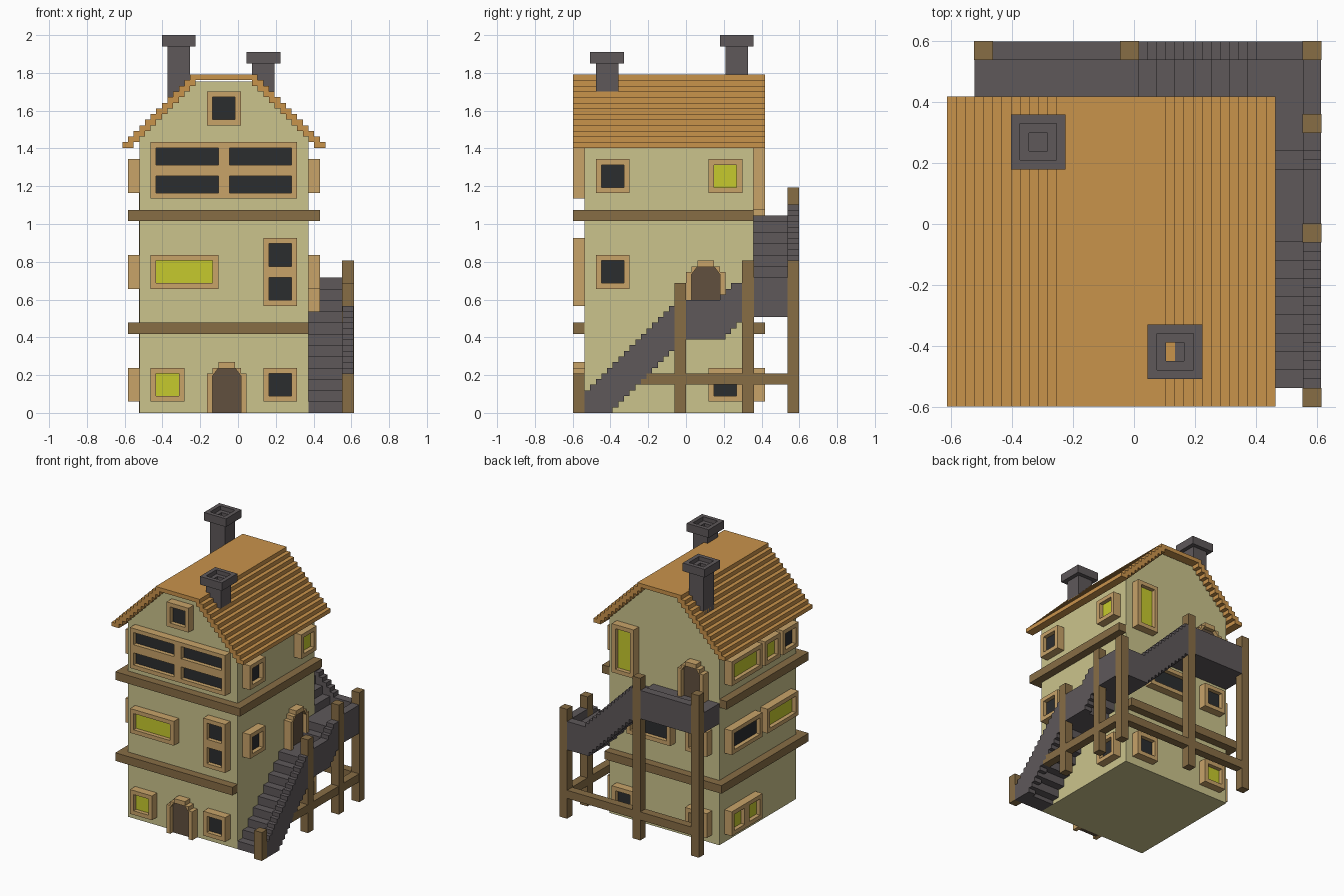
import bpy, bmesh

if "Cube" in bpy.data.objects:
    bpy.data.objects.remove(bpy.data.objects["Cube"])

V = 2 / 67                      # one grid unit of the design


def material(name, rgb):
    lin = [((c / 255 + 0.055) / 1.055) ** 2.4 for c in rgb]
    m = bpy.data.materials.new(name)
    m.diffuse_color = (*lin, 1)
    m.use_nodes = True
    m.node_tree.nodes["Principled BSDF"].inputs["Base Color"].default_value = m.diffuse_color
    return m


WALL = material("plaster", (203, 196, 140))
ROOF = material("roof_tile", (201, 147, 75))
TIMBER = material("dark_timber", (135, 109, 69))
TRIM = material("light_timber", (200, 163, 105))
STONE = material("grey_stone", (94, 88, 90))
DARK = material("dark_glass", (43, 45, 47))
LIT = material("lit_glass", (198, 202, 45))
DOOR = material("door_wood", (97, 80, 62))

# How profile coordinates (u, v) and depth d become x, y, z
ALONG_X = lambda u, v, d: (d, u, v)
ALONG_Y = lambda u, v, d: (u, d, v)
ALONG_Z = lambda u, v, d: (u, v, d)

parts = {}


def prism(name, mat, polys, place, d0, d1):
    """Extrude edge-sharing 2D polygons from d0 to d1 and add them to a part."""
    bm = parts.setdefault(name, (bmesh.new(), mat))[0]
    cache = {}

    def vert(p, d):
        if (p, d) not in cache:
            x, y, z = place(p[0], p[1], d)
            cache[p, d] = bm.verts.new(((x - 20.5) * V, (y - 20) * V, z * V))
        return cache[p, d]

    edges = {(a, b) for poly in polys for a, b in zip(poly, poly[1:] + poly[:1])}
    for poly in polys:
        bm.faces.new([vert(p, d0) for p in poly])
        bm.faces.new([vert(p, d1) for p in reversed(poly)])
    for a, b in edges:
        if (b, a) not in edges:
            bm.faces.new([vert(a, d0), vert(a, d1), vert(b, d1), vert(b, d0)])


def grid(u0, u1, v0, v1, holes=()):
    """Rectangle cut into cells, leaving out the rectangular holes."""
    us = sorted({u0, u1, *[h[0] for h in holes], *[h[1] for h in holes]})
    vs = sorted({v0, v1, *[h[2] for h in holes], *[h[3] for h in holes]})
    return [[(a, c), (b, c), (b, d), (a, d)]
            for a, b in zip(us, us[1:]) for c, d in zip(vs, vs[1:])
            if not any(h[0] <= a < h[1] and h[2] <= c < h[3] for h in holes)]


def box(name, mat, x0, x1, y0, y1, z0, z1):
    prism(name, mat, grid(x0, x1, y0, y1), ALONG_Z, z0, z1)


def steps(u0, u1, top, bottom):
    """Stepped profile from top and bottom heights per unit column."""
    pts = []
    for u in range(u0, u1):
        pts += [(u, bottom(u)), (u + 1, bottom(u))]
    for u in reversed(range(u0, u1)):
        pts += [(u + 1, top(u)), (u, top(u))]
    pts = [p for k, p in enumerate(pts) if p != pts[k - 1]]
    n = len(pts)
    return [[p for k, p in enumerate(pts)        # drop points on straight runs
             if not (pts[k - 1][0] == p[0] == pts[(k + 1) % n][0]
                     or pts[k - 1][1] == p[1] == pts[(k + 1) % n][1])]]


# House body and stepped roof
prism("house_body", WALL, [[(3, 0), (33, 0), (33, 49.5), (24, 58.8), (12, 58.8), (3, 49.5)]],
      ALONG_Y, 2, 32)
prism("roof", ROOF, steps(0, 36, lambda u: min(60, 48 + min(u, 35 - u)),
                          lambda u: min(59, max(47, 46 + min(u, 35 - u)))), ALONG_Y, 0, 34)

# Timber bands: the lower skips the right wall, the upper skips the back wall
prism("lower_band", TIMBER, grid(1, 33, 0, 34, [(3, 33, 2, 32)]), ALONG_Z, 14, 16)
prism("upper_band", TIMBER, grid(1, 35, 0, 32, [(3, 33, 2, 32)]), ALONG_Z, 34, 36)

# Windows and doors: wall -> axis, wall position, outward direction
WALLS = {"front": (ALONG_Y, 2, -1), "back": (ALONG_Y, 32, 1),
         "left": (ALONG_X, 3, -1), "right": (ALONG_X, 33, 1)}


def window(wall, u0, u1, z0, z1, glass, cols=1, rows=1, gap=2):
    axis, w, s = WALLS[wall]
    pw = (u1 - u0 - 2 - gap * (cols - 1)) / cols
    ph = (z1 - z0 - 2 - gap * (rows - 1)) / rows
    panes = [(u0 + 1 + c * (pw + gap), u0 + 1 + c * (pw + gap) + pw,
              z0 + 1 + r * (ph + gap), z0 + 1 + r * (ph + gap) + ph)
             for c in range(cols) for r in range(rows)]
    prism(wall + "_window_frames", TRIM, grid(u0, u1, z0, z1, panes), axis, w, w + 2 * s)
    kind = "_lit_panes" if glass is LIT else "_dark_panes"
    for p in panes:
        prism(wall + kind, glass, grid(*p), axis, w, w + s)


def door(wall, u, z):
    axis, w, s = WALLS[wall]
    half = [(0, 0), (0, 7), (1, 7), (1, 8), (2, 8), (2, 9)]
    hole = [(1, 0), (1, 6.6), (2, 7.9)]
    mirror = lambda pts: [(7 - a, b) for a, b in reversed(pts)]
    move = lambda pts: [(u + a, z + b) for a, b in pts]
    opening = hole + mirror(hole)
    prism(wall + "_door_frame", TRIM, [move(half + mirror(half) + opening[::-1])],
          axis, w, w + 2 * s)
    prism(wall + "_door", DOOR, [move(opening)], axis, w, w + s)


window("front", 15, 21, 51, 57, DARK)
window("front", 5, 31, 38, 48, DARK, 2, 2)
window("front", 5, 17, 22, 28, LIT)
window("front", 25, 31, 19, 31, DARK, 1, 2)
window("front", 5, 11, 2, 8, LIT)
window("front", 25, 31, 2, 8, DARK)
window("right", 4, 10, 39, 45, DARK)
window("right", 24, 30, 39, 45, LIT)
window("right", 4, 10, 22, 28, DARK)
window("right", 24, 30, 2, 8, DARK)
window("back", 25, 31, 36, 48, LIT)
window("back", 15, 27, 22, 28, DARK)
window("back", 5, 11, 22, 28, DARK)
window("back", 5, 11, 2, 8, LIT)
window("back", 25, 31, 2, 8, DARK)
window("left", 18, 30, 39, 45, LIT)
window("left", 11, 17, 39, 45, LIT)
window("left", 4, 10, 39, 45, DARK)
window("left", 18, 30, 22, 28, DARK)
window("left", 4, 16, 22, 28, LIT)
window("left", 18, 30, 2, 8, LIT, 2)
door("front", 15, 0)
door("right", 20, 18)
door("back", 6, 35)

# Chimneys: solid shaft, hollow top and wider cap ring
for name, x, y, top in (("back_chimney", 7, 26, 67), ("front_chimney", 22, 3, 64)):
    inner = (x + 2, x + 4, y + 2, y + 4)
    box(name, STONE, x + 1, x + 5, y + 1, y + 5, 54, top - 5)
    prism(name, STONE, grid(x + 1, x + 5, y + 1, y + 5, [inner]), ALONG_Z, top - 5, top - 1)
    prism(name, STONE, grid(x, x + 6, y, y + 6, [(x + 1, x + 5, y + 1, y + 5)]),
          ALONG_Z, top - 2, top)

# Side stair: treads against the wall, stepped parapet outside
side_top = lambda j: j + 2 if j < 18 else 20 if j < 26 else min(23, j - 5) if j < 30 else 24
side_low = lambda j: max(0, min(13, j - 6)) if j < 27 else min(17, j - 13)
side_tread = lambda j: j // 2 * 2 if j < 18 else 18 if j < 26 else 20 if j < 28 else 22
prism("side_stair_parapet", STONE, steps(2, 40, side_top, side_low), ALONG_X, 39, 41)
prism("side_stair_treads", STONE,
      steps(2, 38, side_tread, lambda j: max(0, side_tread(j) - 5)), ALONG_X, 33, 39)

# Back stair climbing to the upper landing
back_top = lambda i: min(37, 24 + max(0, 34 - i))
back_low = lambda i: 30 if i < 21 else max(17, back_top(i) - 8)
back_tread = lambda i: 35 if i < 21 else 22 + (34 - i) // 2 * 2
prism("back_stair_parapet", STONE, steps(3, 39, back_top, back_low), ALONG_Y, 38, 40)
prism("back_stair_treads", STONE,
      steps(3, 33, back_tread, lambda i: back_tread(i) - 5), ALONG_Y, 32, 38)

# Posts and cross beams carrying the stairs
for x, y, h in ((39, 0, 7), (39, 18, 23), (39, 30, 27), (39, 38, 27), (19, 38, 40), (3, 38, 40)):
    e = 0.04                     # posts stand just proud of the parapet
    box("stair_posts", TIMBER, x - e, x + 2 + e, y - e, y + 2 + e, 0, h)
box("side_beam", TIMBER, 39, 41, 12, 40, 5, 7)
box("back_beam", TIMBER, 4, 40, 38, 40, 5, 7)

# Turn every part into an object
for name, (bm, mat) in parts.items():
    bmesh.ops.recalc_face_normals(bm, faces=bm.faces)
    mesh = bpy.data.meshes.new(name)
    bm.to_mesh(mesh)
    bm.free()
    mesh.materials.append(mat)
    bpy.context.collection.objects.link(bpy.data.objects.new(name, mesh))
